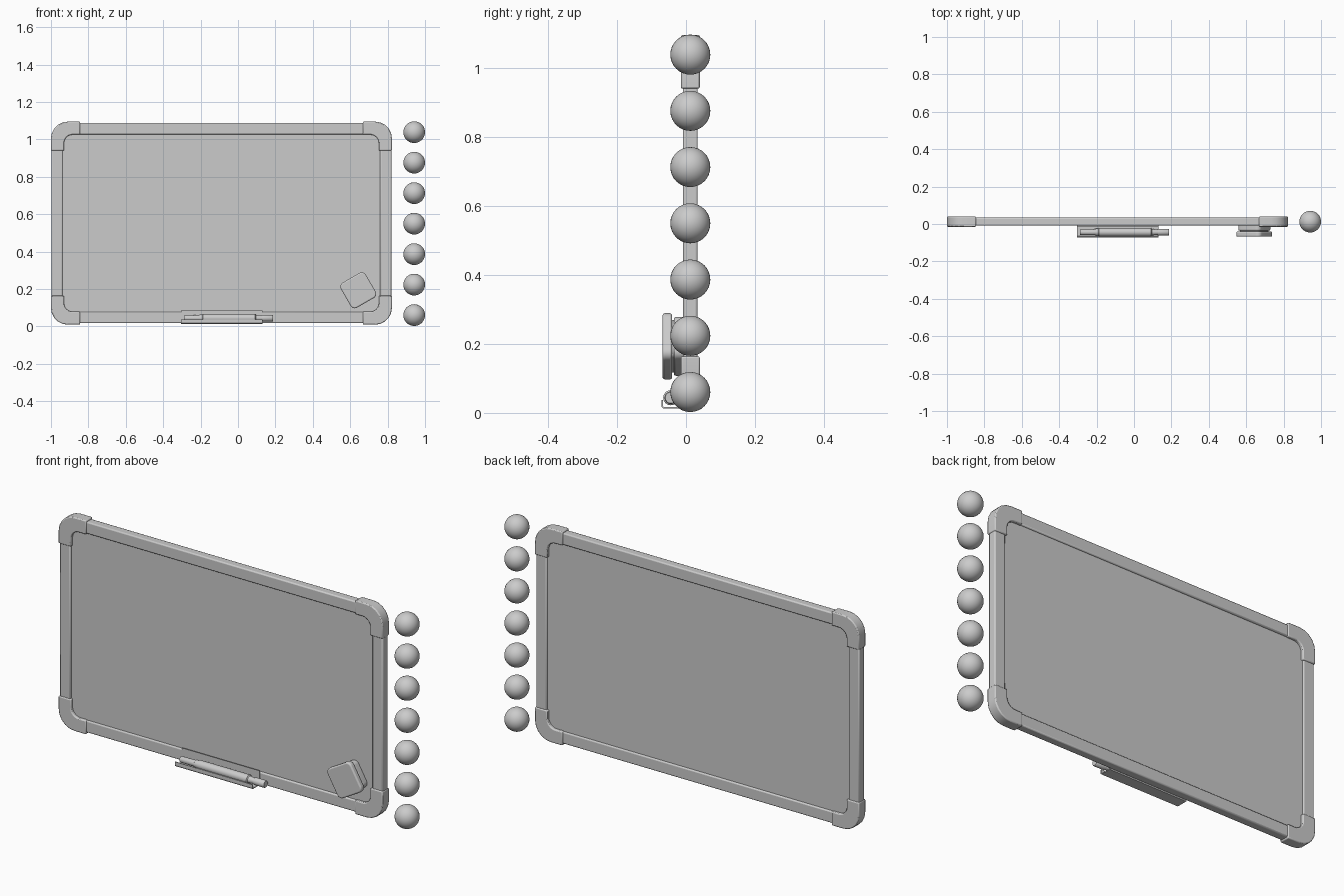
import bpy, bmesh, math
from mathutils import Vector

if "Cube" in bpy.data.objects:
    bpy.data.objects.remove(bpy.data.objects["Cube"])

CX, CY, CZ = -0.0885, 0.0125, 0.552      # board centre
HX, HZ = 0.9115, 0.543                   # board half size


def finish(ob, angle=35):
    bpy.ops.object.select_all(action='DESELECT')
    ob.select_set(True)
    bpy.context.view_layer.objects.active = ob
    bpy.ops.object.shade_smooth_by_angle(angle=math.radians(angle))
    return ob


def from_bmesh(name, bm, bevel=0.0, segments=2):
    bmesh.ops.recalc_face_normals(bm, faces=bm.faces)
    me = bpy.data.meshes.new(name)
    bm.to_mesh(me)
    bm.free()
    ob = bpy.data.objects.new(name, me)
    bpy.context.collection.objects.link(ob)
    finish(ob)
    if bevel:
        m = ob.modifiers.new("bevel", 'BEVEL')
        m.width, m.segments = bevel, segments
        m.limit_method, m.angle_limit = 'ANGLE', math.radians(45)
    return ob


def extrude(name, pts, depth, bevel=0.0, segments=2):
    """Close the 3D outline pts and extrude it by the vector depth."""
    bm = bmesh.new()
    face = bm.faces.new([bm.verts.new(p) for p in pts])
    out = bmesh.ops.extrude_face_region(bm, geom=[face])
    bmesh.ops.translate(bm, vec=depth,
                        verts=[v for v in out['geom'] if isinstance(v, bmesh.types.BMVert)])
    return from_bmesh(name, bm, bevel, segments)


def box(name, lo, hi, bevel=0.0, segments=2):
    pts = [(lo[0], lo[1], lo[2]), (hi[0], lo[1], lo[2]),
           (hi[0], lo[1], hi[2]), (lo[0], lo[1], hi[2])]
    return extrude(name, pts, (0, hi[1] - lo[1], 0), bevel, segments)


def arc(cx, cz, r, a0, a1, n):
    return [(cx + r * math.cos(math.radians(a0 + (a1 - a0) * i / n)),
             cz + r * math.sin(math.radians(a0 + (a1 - a0) * i / n))) for i in range(n + 1)]


# Writing panel
box("panel", (CX - HX + 0.05, 0.0, CZ - HZ + 0.05), (CX + HX - 0.05, 0.025, CZ + HZ - 0.05))

# Frame rails
OX, OZ, W, A = HX - 0.003, HZ - 0.008, 0.06, 0.145
for s, side in ((-1, "left"), (1, "right")):
    x0, x1 = sorted((CX + s * OX, CX + s * (OX - W)))
    box(side + "_rail", (x0, -0.009, CZ - HZ + A), (x1, 0.034, CZ + HZ - A), 0.006)
for s, side in ((-1, "bottom"), (1, "top")):
    z0, z1 = sorted((CZ + s * OZ, CZ + s * (OZ - W)))
    box(side + "_rail", (CX - HX + A, -0.009, z0), (CX + HX - A, 0.034, z1), 0.006)

# Rounded corner caps, outlined as distances inward from the outer corner
L, T, R, RI = 0.155, 0.07, 0.09, 0.045
outline = [(L, 0)] + arc(R, R, R, 270, 180, 5) + [(0, L), (T, L)] \
    + arc(T + RI, T + RI, RI, 180, 270, 6) + [(L, T)]
for sx, nx in ((-1, "left"), (1, "right")):
    for sz, nz in ((-1, "bottom"), (1, "top")):
        pts = [(CX + sx * (HX - u), -0.015, CZ + sz * (HZ - v)) for u, v in outline]
        extrude(f"{nz}_{nx}_corner", pts, (0, 0.055, 0), 0.005)

# Pen tray: thin folded sheet
t = 0.004
tray = [(-0.009, 0.085), (-0.009, 0.013), (-0.066, 0.013), (-0.071, 0.018), (-0.071, 0.037),
        (-0.071 + t, 0.037), (-0.071 + t, 0.020), (-0.064, 0.013 + t),
        (-0.009 - t, 0.013 + t), (-0.009 - t, 0.085)]
extrude("pen_tray", [(-0.305, y, z) for y, z in tray], (0.435, 0, 0))

# Marker pen: profile turned around the x axis
profile = [(-0.290, 0), (-0.290, 0.013), (-0.287, 0.015), (-0.207, 0.016), (-0.205, 0.019),
           (-0.190, 0.019), (-0.188, 0.022), (0.092, 0.022), (0.096, 0.017), (0.128, 0.014),
           (0.128, 0.018), (0.184, 0.018), (0.187, 0.016), (0.187, 0)]
bm = bmesh.new()
vs = [bm.verts.new((x, -0.044, 0.044 + r)) for x, r in profile]
es = [bm.edges.new(p) for p in zip(vs, vs[1:])]
bmesh.ops.spin(bm, geom=vs + es, cent=(0, -0.044, 0.044), axis=(1, 0, 0),
               angle=math.tau, steps=24)
bmesh.ops.remove_doubles(bm, verts=bm.verts, dist=1e-5)
from_bmesh("marker_pen", bm)


# Eraser: rounded-square slabs turned by 30 degrees
def slab(name, half, r, y0, y1, bevel):
    c = half - r
    pts = []
    for k, (u, v) in enumerate(((c, c), (-c, c), (-c, -c), (c, -c))):
        pts += arc(u, v, r, k * 90, k * 90 + 90, 6)
    ca, sa = math.cos(math.radians(30)), math.sin(math.radians(30))
    pts = [(0.643 + u * ca - v * sa, y0, 0.193 + u * sa + v * ca) for u, v in pts]
    return extrude(name, pts, (0, y1 - y0, 0), bevel, 3)


slab("eraser_grip", 0.077, 0.025, -0.068, -0.040, 0.007)
slab("eraser_neck", 0.062, 0.022, -0.042, -0.032, 0)
slab("eraser_pad", 0.069, 0.024, -0.035, 0.001, 0.006)

# Column of round magnets beside the board
for i in range(7):
    bpy.ops.mesh.primitive_uv_sphere_add(segments=32, ring_count=16, radius=0.058,
                                         location=(0.942, CY, 0.0605 + i * 0.163))
    ball = bpy.context.object
    ball.name = f"magnet_{i + 1}"
    bpy.ops.object.shade_smooth()
